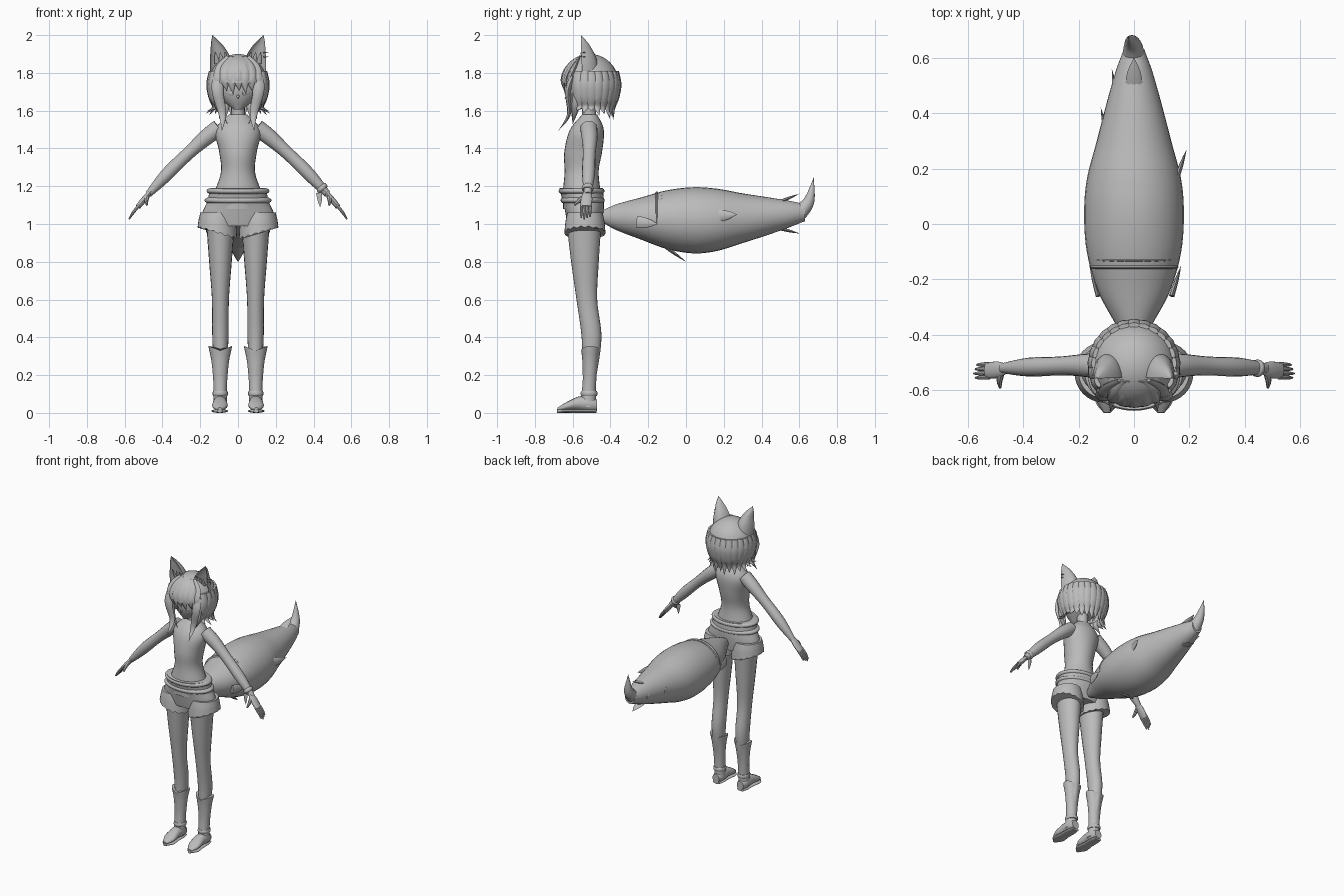
import bpy, bmesh, math
from mathutils import Vector

cube = bpy.data.objects.get("Cube")
if cube:
    bpy.data.objects.remove(cube)

grey = bpy.data.materials.new("plain grey")
grey.use_nodes = True
grey.diffuse_color = (.5, .5, .5, 1)
grey.node_tree.nodes["Principled BSDF"].inputs["Base Color"].default_value = grey.diffuse_color
X, Y, Z = Vector((1, 0, 0)), Vector((0, 1, 0)), Vector((0, 0, 1))
parts = []


def finish(name, bm):
    bmesh.ops.recalc_face_normals(bm, faces=bm.faces)
    mesh = bpy.data.meshes.new(name)
    bm.to_mesh(mesh)
    bm.free()
    mesh.materials.append(grey)
    ob = bpy.data.objects.new(name, mesh)
    bpy.context.collection.objects.link(ob)
    parts.append(ob)


def sample(values, t):
    """Smooth curve through evenly spaced numbers or vectors."""
    last = len(values) - 1
    i = min(int(t * last), last - 1)
    u = t * last - i
    before, start, end = values[max(i - 1, 0)], values[i], values[i + 1]
    after = values[min(i + 2, last)]
    slope_in, slope_out = (end - before) * .5, (after - start) * .5
    ease = u * u * (3 - 2 * u)
    return (start + (end - start) * ease + slope_in * (u * (1 - u) ** 2)
            - slope_out * (u * u * (1 - u)))


def tube(name, path, width, depth=1, side=X, up=None, mirror=1, sides=16, steps=16, bend=None):
    """Skin ellipses along a path; depth is a list or a share of the width."""
    path = [Vector(p) for p in path]
    bm = bmesh.new()
    rings = []
    for i in range(steps + 1):
        t = i / steps
        centre = sample(path, t)
        a = max(sample(width, t), .001)
        b = max(sample(depth, t), .001) if isinstance(depth, list) else a * depth
        along = sample(path, min(t + .01, 1)) - sample(path, max(t - .01, 0))
        over = up or along.cross(side).normalized()
        across = side if up else over.cross(along).normalized()
        ring = []
        for k in range(sides):
            angle = math.tau * k / sides
            p = centre + across * a * math.cos(angle) + over * b * math.sin(angle)
            if bend:
                p = bend(p, centre, t, k)
            ring.append(bm.verts.new((p.x * mirror, p.y, p.z)))
        rings.append(ring)
    for low, high in zip(rings, rings[1:]):
        for k in range(sides):
            j = (k + 1) % sides
            bm.faces.new((low[k], low[j], high[j], high[k]))
    bm.faces.new(rings[0])
    bm.faces.new(rings[-1])
    finish(name, bm)


def column(name, x, ys, bottom, top, width, depth, **options):
    """Upright tube with level rings, its y drifting through ys."""
    last = len(ys) - 1
    path = [(x, y, bottom + (top - bottom) * i / last) for i, y in enumerate(ys)]
    tube(name, path, width, depth, up=Y, **options)


def band(name, x, y, z, height, width, depth, **options):
    """Raised rounded strip around a column."""
    column(name, x, [y, y], z, z + height, [width * .92, width, width, width * .92], depth, **options)


def tuft(name, base, tip, width, thin=.3, side=X, mirror=1):
    """Flat pointed lock."""
    tube(name, [base, tip], [width, width * .75, 0], thin, side, mirror=mirror, sides=8, steps=6)


# Torso, neck and head
column("torso", 0, [-.55, -.55, -.51], 1.08, 1.58, [.13, .125, .09, .1, .12, .05],
       [.1, .1, .09, .1, .09, .04], sides=28, steps=24)
column("neck", 0, [-.51, -.52], 1.54, 1.68, [.04, .036, .04], 1)
column("head", 0, [-.58, -.535, -.525, -.52, -.52], 1.605, 1.87, [.02, .1, .118, .1, .04], .95, sides=24)
tuft("nose", (0, -.62, 1.685), (0, -.642, 1.665), .01, thin=1)

# Shorts with a waistband and belt
column("shorts_hips", 0, [-.535, -.54, -.555], .99, 1.19, [.18, .19, .16, .15], [.09, .1, .11, .115], sides=32)
band("waistband", 0, -.553, 1.16, .03, .164, .73, sides=32)
band("belt", 0, -.547, 1.11, .03, .175, .66, sides=32)


def frayed_hem(p, centre, t, k):
    zigzag = .009 * (k % 2)
    return p + Z * (1 - t) ** 2 * (.3 * (p.x - centre.x) + zigzag)


def ear_hollow(p, centre, t, k):
    # Fold the front half back inside the cone
    if p.y < centre.y:
        p.y = centre.y + (centre.y - p.y) * .45
    return p


def boot_notch(p, centre, t, k):
    return p + Z * max(t - .8, 0) * (abs(p.x - centre.x) - .04) * 2


for mirror, label in ((1, "left"), (-1, "right")):
    both = dict(mirror=mirror)
    # Shorts leg, bare leg and boot
    column(label + "_shorts_leg", .11, [-.535, -.535], .95, 1.06, [.105, .1, .09], 1.04,
           sides=32, bend=frayed_hem, **both)
    column(label + "_leg", .093, [-.51, -.5, -.525, -.535, -.54], .2, 1,
           [.03, .043, .045, .06, .075], 1.22, sides=20, steps=24, **both)
    column(label + "_boot_shaft", .094, [-.52, -.51, -.505], .03, .345,
           [.038, .035, .038, .047, .063], [.045, .038, .036, .042, .05], sides=20, bend=boot_notch, **both)
    tube(label + "_boot_foot", [(.095, -.47, .04), (.095, -.57, .05), (.097, -.68, .02)],
         [.026, .038, .038, .04, .012], [.03, .04, .036, .022, .008], up=Z, **both)
    tube(label + "_boot_sole", [(.095, -.475, .01), (.097, -.682, .01)],
         [.028, .036, .036, .043, .012], [.01, .01], up=Z, **both)
    band(label + "_boot_strap", .094, -.513, .09, .025, .041, 1.08, **both)

    # Arm, palm, fingers and thumb
    tube(label + "_arm", [(.1, -.515, 1.51), (.19, -.51, 1.44), (.34, -.515, 1.3), (.475, -.52, 1.157)],
         [.045, .043, .034, .034, .018], side=Y, **both)
    tube(label + "_palm", [(.46, -.522, 1.175), (.53, -.53, 1.09)], [.018, .03, .028], .5, side=Y, **both)
    for n in range(4):
        knuckle = Vector((.522, -.553 + n * .0155, 1.1))
        reach = Vector((.055, -.002, -.075)) * (1 - .1 * abs(n - 1))
        bulge = knuckle + reach * .5 + X * .004
        tube(f"{label}_finger_{n + 1}", [knuckle, bulge, knuckle + reach], [.008, .008, .004],
             side=Y, sides=8, steps=6, **both)
    tube(label + "_thumb", [(.478, -.535, 1.15), (.485, -.565, 1.125), (.483, -.59, 1.1)],
         [.012, .011, .005], sides=8, steps=6, **both)

    # Hollow pointed ear with inner fluff
    tube(label + "_ear", [(.088, -.55, 1.81), (.1, -.555, 1.91), (.135, -.557, 2)],
         [.06, .055, .033, 0], 1.45, up=Y, sides=24, bend=ear_hollow, **both)
    for n in range(3):
        base = Vector((.06 + n * .025, -.54, 1.85))
        tuft(f"{label}_ear_fluff_{n + 1}", base, base + Vector((.01, -.02, .06)), .014, **both)

    # Eye plate and face-framing locks
    tuft(label + "_eye", (.025, -.632, 1.69), (.075, -.61, 1.7), .013, side=Z, **both)
    tube(label + "_face_lock", [(.1, -.6, 1.78), (.108, -.625, 1.7), (.082, -.62, 1.58), (.085, -.675, 1.495)],
         [.035, .03, .02, 0], .5, sides=8, **both)
    tube(label + "_chest_lock", [(.12, -.575, 1.76), (.11, -.585, 1.63), (.055, -.6, 1.53)],
         [.03, .025, 0], .65, side=Y, sides=8, **both)

# Hair cap, open over the face
bm = bmesh.new()
bmesh.ops.create_uvsphere(bm, u_segments=32, v_segments=20, radius=.153)
bmesh.ops.translate(bm, vec=(0, -.51, 1.747), verts=bm.verts)
bare = []
for face in bm.faces:
    spot = face.calc_center_median()
    if spot.z < 1.64 or (spot.y < -.57 and spot.z < 1.75):
        bare.append(face)
bmesh.ops.delete(bm, geom=bare, context="FACES")
finish("hair_cap", bm)

# Fringe locks sweep forward over the brow
for n in range(7):
    x = (n - 3) * .034
    back = x * x * 3.5
    tip = 1.69 + .015 * (n % 2)
    tube(f"fringe_lock_{n + 1}", [(x * .5, -.565, 1.885), (x * .9, -.625 + back, 1.83),
         (x, -.652 + back, 1.765), (x + .008, -.645 + back, tip)], [.012, .025, .026, 0], .45, sides=8)

# Side and back locks, flicked out at the tips
LOCKS = 17
for n in range(LOCKS):
    angle = math.radians(-25 + 230 * n / (LOCKS - 1))
    out = Vector((math.cos(angle), math.sin(angle), 0))
    rear, odd = max(out.y, 0), n % 2
    tip_height = 1.6 - .035 * rear - .015 * odd
    flick = 1 + .08 * abs(out.x) - .22 * rear + .06 * odd
    rows = [(.95, 1.81), (1, 1.74), (.93, 1.67), (.84, 1.62), (flick, tip_height)]
    crown = Vector((0, -.51, 0))
    tube(f"hair_lock_{n + 1}", [crown + out * .153 * spread + Z * z for spread, z in rows],
         [.02, .034, .032, .02, 0], .45, side=out.cross(-Z), sides=8)

# Bushy tail with a ridge near its root and an upswept tip
tube("tail", [(0, -.45, 1.04), (0, .1, 1.02), (0, .63, 1.06)],
     [.02, .065, .13, .17, .18, .17, .135, .1, .067, .038],
     [.03, .07, .11, .155, .175, .165, .132, .1, .07, .045], up=Z, sides=32, steps=48)
for n, y in enumerate((-.165, -.14)):
    tube(f"tail_ridge_{n + 1}", [(0, y, 1.036), (0, y + .02, 1.034)],
         [.14, .158, .158, .14], .86, up=Z, sides=32, steps=6)
tube("tail_tip", [(0, .59, 1.05), (-.005, .65, 1.12), (-.02, .676, 1.245)], [.045, .03, 0], side=X)

# Fur tufts rise from the tail surface towards these tips
TUFT_TIPS = [(-.08, .56, 1.05), (-.12, .42, 1.05), (.19, .27, 1.05), (.17, -.15, 1),
             (-.16, -.15, 1), (0, 0, .8), (0, .6, .95), (0, .6, 1.16)]
for n, tip in enumerate(TUFT_TIPS):
    x, y, z = tip
    core = 1.03
    base = (x * .8, y - .11, core + (z - core) * .65)
    tuft(f"tail_tuft_{n + 1}", base, tip, .033, side=Z if x else X)

# Bracelet and hanging charm on the left wrist
tube("bracelet", [(.436, -.52, 1.2), (.454, -.521, 1.18)], [.025, .031, .031, .025], side=Y)
tuft("bracelet_charm", (.43, -.53, 1.165), (.435, -.535, 1.09), .016)

# Small rings on the left ear
for n in range(2):
    stud = Vector((.135, -.54, 1.885 + n * .022))
    tuft(f"ear_ring_{n + 1}", stud, stud + X * .027, .011, side=Y)

# Shade smooth with sharp edges kept
bpy.ops.object.select_all(action="DESELECT")
for ob in parts:
    ob.select_set(True)
bpy.context.view_layer.objects.active = parts[0]
bpy.ops.object.shade_smooth_by_angle(angle=math.radians(40))
